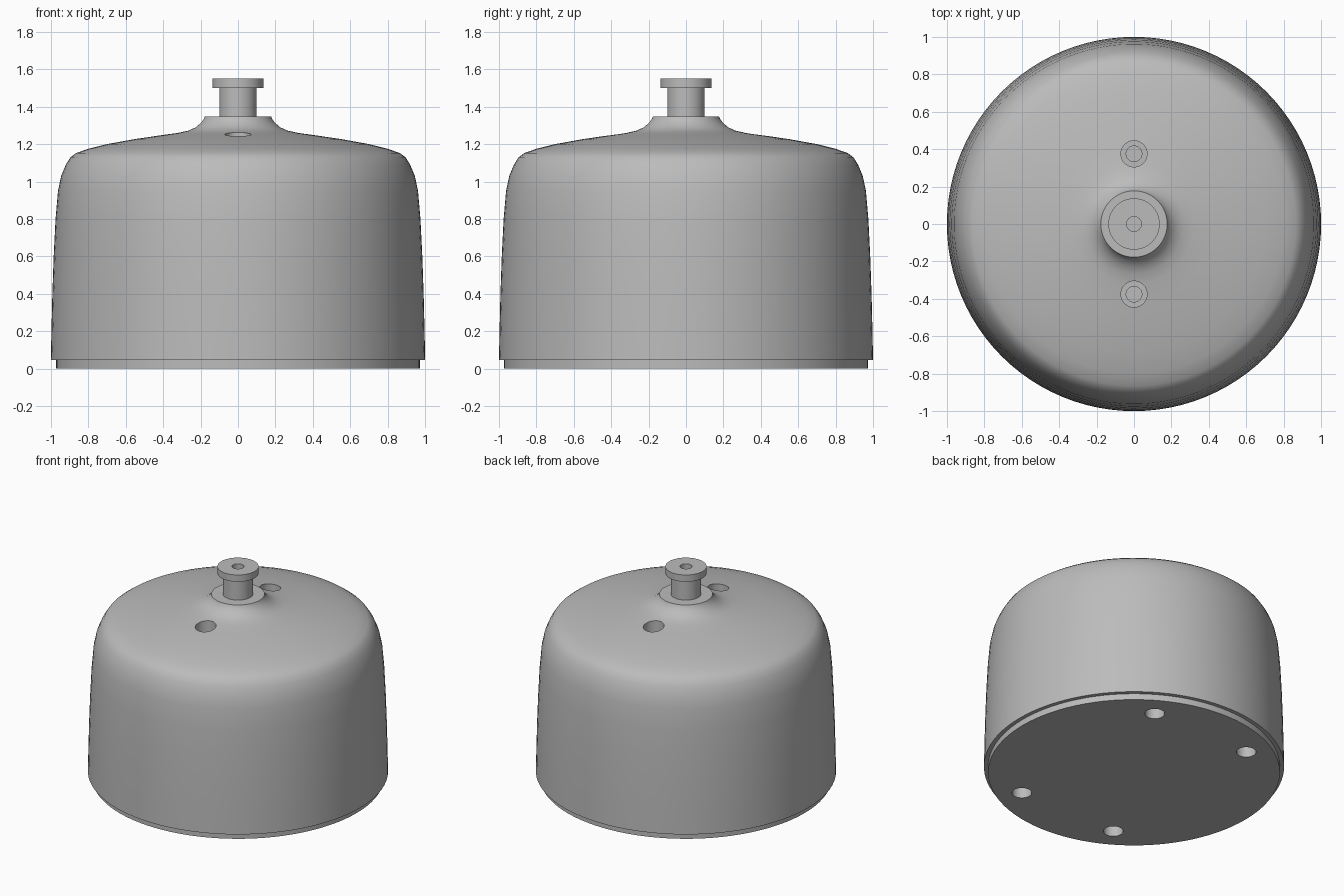
import bpy, bmesh, math
from mathutils import Matrix, Vector

cube = bpy.data.objects.get("Cube")
if cube:
    bpy.data.objects.remove(cube, do_unlink=True)

grey = bpy.data.materials.new("plain grey")
grey.use_nodes = True
COLOUR = (0.5, 0.5, 0.5, 1)
grey.diffuse_color = COLOUR
grey.node_tree.nodes["Principled BSDF"].inputs["Base Color"].default_value = COLOUR


def lathe(name, profile, steps=96):
    """Revolve (radius, height) points, listed from the bottom up, about z."""
    bm = bmesh.new()
    verts = [bm.verts.new((r, 0, z)) for r, z in profile]
    edges = [bm.edges.new(pair) for pair in zip(verts, verts[1:])]
    bmesh.ops.spin(bm, geom=verts + edges, cent=(0, 0, 0), axis=(0, 0, 1),
                   angle=math.tau, steps=steps, use_duplicate=False)
    bmesh.ops.remove_doubles(bm, verts=bm.verts, dist=1e-4)
    # Close the flat ends
    bmesh.ops.holes_fill(bm, edges=[e for e in bm.edges if e.is_boundary], sides=0)
    bmesh.ops.recalc_face_normals(bm, faces=bm.faces)
    mesh = bpy.data.meshes.new(name)
    bm.to_mesh(mesh)
    bm.free()
    mesh.materials.append(grey)
    obj = bpy.data.objects.new(name, mesh)
    bpy.context.collection.objects.link(obj)
    return obj


def activate(obj):
    bpy.ops.object.select_all(action="DESELECT")
    obj.select_set(True)
    bpy.context.view_layer.objects.active = obj


def drill(target, x, y, profile):
    """Cut a revolved hole into the target."""
    cutter = lathe("hole_cutter", profile, 32)
    cutter.hide_render = True
    cutter.data.transform(Matrix.Translation(Vector((x, y, 0))))
    activate(target)
    mod = target.modifiers.new("hole", "BOOLEAN")
    mod.operation = "DIFFERENCE"
    mod.solver = "EXACT"
    mod.object = cutter
    bpy.ops.object.modifier_apply(modifier=mod.name)
    bpy.data.objects.remove(cutter, do_unlink=True)


# Domed housing with a flared collar
housing = lathe("housing", [
    (1.0, 0.045), (0.997, 0.2), (0.992, 0.4), (0.985, 0.6), (0.975, 0.8),
    (0.962, 0.95), (0.945, 1.03), (0.92, 1.09), (0.895, 1.13), (0.865, 1.152),
    (0.8, 1.175), (0.7, 1.2), (0.55, 1.227), (0.42, 1.246), (0.32, 1.26),
    (0.265, 1.272), (0.225, 1.29), (0.197, 1.315), (0.182, 1.335), (0.177, 1.348)])

# Base plate, stepped in from the housing
base_plate = lathe("base_plate", [(0.972, 0), (0.972, 0.05)])

# Flanged stem on top
stem = lathe("stem", [(0.1, 1.34), (0.1, 1.5), (0.137, 1.5), (0.137, 1.55)])
drill(stem, 0, 0, [(0.04, 1.4), (0.04, 1.6)])

# Counterbored holes in the dome, front and back
for side in (-1, 1):
    drill(housing, 0, side * 0.375,
          [(0.042, 0.95), (0.042, 1.1), (0.07, 1.1), (0.07, 1.4)])

# Four mounting holes underneath
for degrees in (60, 120, 240, 300):
    angle = math.radians(degrees)
    for part in (housing, base_plate):
        drill(part, 0.795 * math.cos(angle), 0.795 * math.sin(angle),
              [(0.066, -0.1), (0.066, 0.25)])

for part in (housing, base_plate, stem):
    activate(part)
    bpy.ops.object.shade_smooth_by_angle(angle=math.radians(35))
